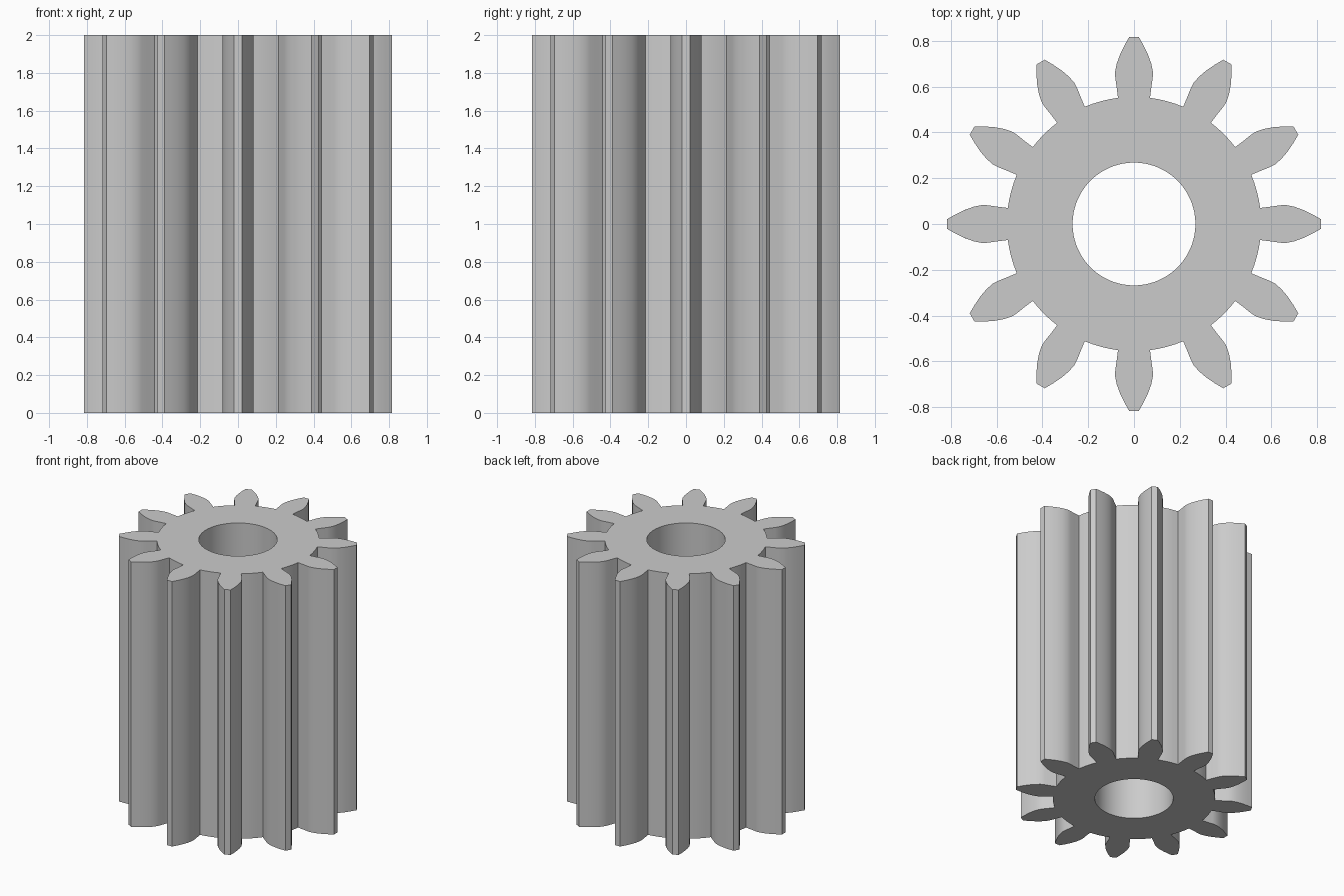
import bpy
import bmesh
import math
from mathutils import Matrix

old = bpy.data.objects.get("Cube")
if old:
    bpy.data.objects.remove(old, do_unlink=True)

TEETH = 12
LENGTH = 2.0
BORE = 0.268
ROOT = 0.555
ARC = 4  # arc segments under each tooth and in each gap
# Tooth flank from root to tip: radius along the tooth, half width
FLANK = [(0.551, 0.07), (0.60, 0.076), (0.635, 0.0815), (0.662, 0.083),
         (0.70, 0.0755), (0.74, 0.061), (0.78, 0.0415), (0.816, 0.021)]

# Plain grey metal
steel = bpy.data.materials.new("grey steel")
steel.use_nodes = True
colour = (0.6, 0.6, 0.6, 1)
steel.diffuse_color = colour
steel.node_tree.nodes["Principled BSDF"].inputs["Base Color"].default_value = colour

bm = bmesh.new()

# Flat ring between bore and root circle, with points matching the tooth roots
pitch = math.tau / TEETH
half = math.atan2(FLANK[0][1], FLANK[0][0])
angles = []
for t in range(TEETH):
    a = t * pitch
    angles += [a - half + 2 * half * i / ARC for i in range(ARC)]
    angles += [a + half + (pitch - 2 * half) * i / ARC for i in range(ARC)]


def circle(radius):
    return [bm.verts.new((radius * math.cos(a), radius * math.sin(a), LENGTH))
            for a in angles]


inner, outer = circle(BORE), circle(ROOT)
n = len(angles)
for i in range(n):
    j = (i + 1) % n
    bm.faces.new((inner[i], outer[i], outer[j], inner[j]))

# Teeth, each one face that shares its root arc with the ring
for t in range(TEETH):
    turn = Matrix.Rotation(t * pitch, 3, 'Z')
    arc = outer[t * 2 * ARC: t * 2 * ARC + ARC + 1]
    sides = [(r, -w) for r, w in FLANK[1:]] + [(r, w) for r, w in FLANK[:0:-1]]
    edge = [bm.verts.new((x, y, LENGTH)) for x, y in sides]
    for v in edge:
        v.co = turn @ v.co
    bm.faces.new([arc[0]] + edge + arc[:0:-1])

mesh = bpy.data.meshes.new("pinion_gear")
bm.to_mesh(mesh)
bm.free()
mesh.materials.append(steel)
gear = bpy.data.objects.new("pinion_gear", mesh)
bpy.context.collection.objects.link(gear)

# Give the flat profile its full length, then smooth the curved walls
thick = gear.modifiers.new("length", 'SOLIDIFY')
thick.thickness = LENGTH
thick.offset = -1
bpy.ops.object.select_all(action='DESELECT')
gear.select_set(True)
bpy.context.view_layer.objects.active = gear
bpy.ops.object.modifier_apply(modifier=thick.name)
bpy.ops.object.shade_smooth_by_angle(angle=math.radians(30))
